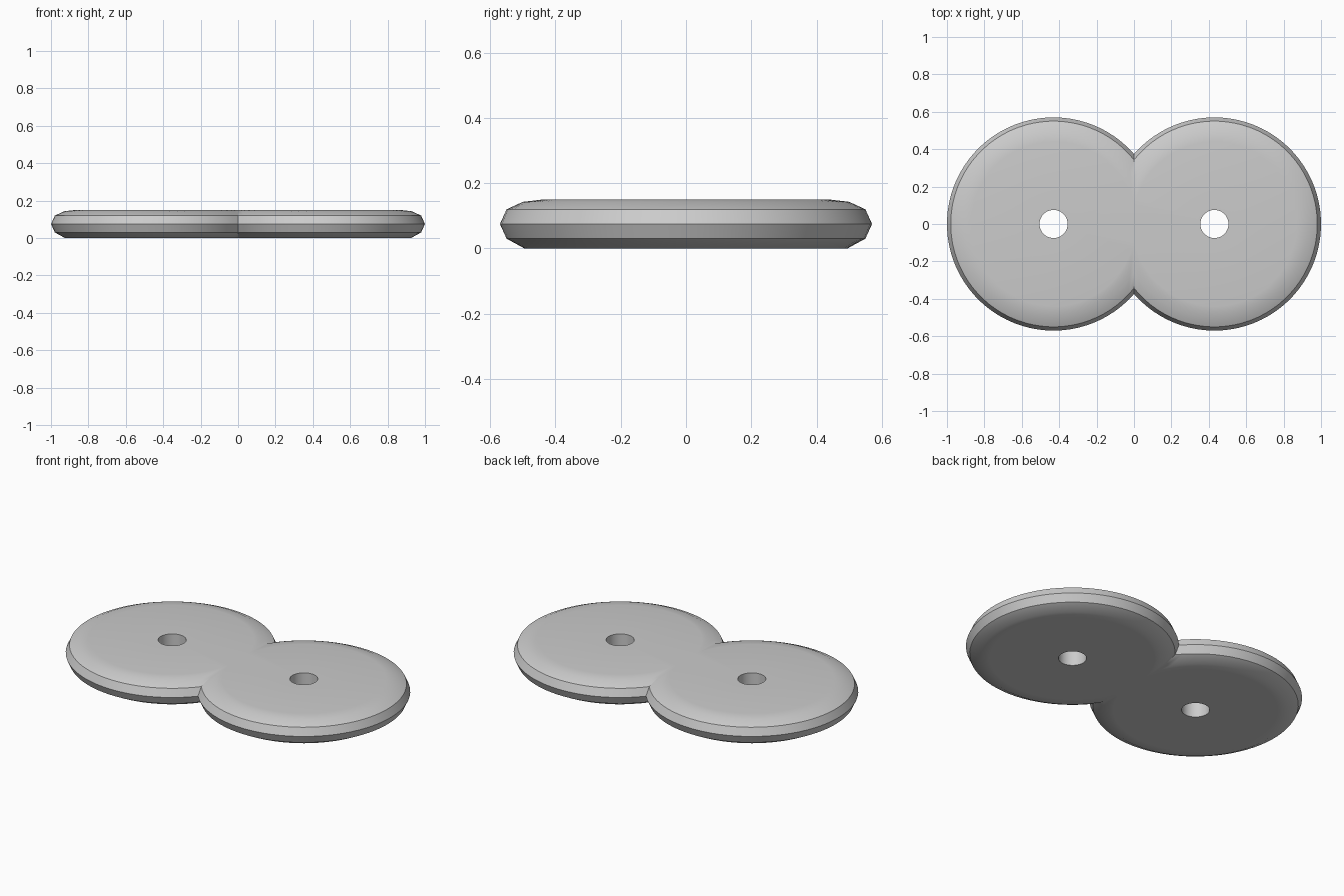
import bpy, bmesh
from math import acos, atan2, cos, sin, pi, radians

cube = bpy.data.objects.get("Cube")
if cube:
    bpy.data.objects.remove(cube, do_unlink=True)

CENTRE = 0.43       # distance of each disc centre from the middle
HOLE = 0.075        # hole radius
THICK = 0.15
ARC, CHORD = 64, 2  # points round the rim, points along the joining seam

# Rim profile from the top face to the bottom face: radius, height
RIM = [(0.44, THICK), (0.5, 0.143), (0.55, 0.12),
       (0.57, 0.075), (0.55, 0.03), (0.495, 0), (0.44, 0)]


def lobe_ring(radius):
    """Disc outline cut off along the seam at x = 0."""
    a = pi - acos(CENTRE / radius)
    pts = []
    for i in range(ARC):
        t = -a + 2 * a * i / (ARC - 1)
        pts.append((CENTRE + radius * cos(t), radius * sin(t)))
    end = radius * sin(a)
    pts[0], pts[-1] = (0, -end), (0, end)
    for i in range(1, CHORD + 1):
        pts.append((0, end - 2 * end * i / (CHORD + 1)))
    return pts


def hole_ring():
    """Hole edge, with points lined up with the innermost rim ring."""
    angles = [atan2(y, x - CENTRE) for x, y in lobe_ring(RIM[0][0])]
    return [(CENTRE + HOLE * cos(t), HOLE * sin(t)) for t in angles]


# One lobe: hole edge, rim rings, hole edge again
bm = bmesh.new()
layers = [(hole_ring(), THICK)]
layers += [(lobe_ring(r), z) for r, z in RIM]
layers += [(hole_ring(), 0)]
rings = [[bm.verts.new((x, y, z)) for x, y in pts] for pts, z in layers]
count = ARC + CHORD
for k in range(len(rings)):
    upper, lower = rings[k], rings[(k + 1) % len(rings)]
    for i in range(count):
        j = (i + 1) % count
        quad = [upper[i], lower[i], lower[j], upper[j]]
        if all(abs(v.co.x) < 1e-6 for v in quad):
            continue  # the seam stays open, to join the other lobe
        bm.faces.new(quad)

# Mirror the second lobe and weld the seam
bmesh.ops.mirror(bm, geom=bm.verts[:] + bm.edges[:] + bm.faces[:],
                 axis='X', merge_dist=1e-4)
bmesh.ops.remove_doubles(bm, verts=bm.verts[:], dist=1e-5)
bmesh.ops.recalc_face_normals(bm, faces=bm.faces[:])
mesh = bpy.data.meshes.new("double_disc_plate")
bm.to_mesh(mesh)
bm.free()

plate = bpy.data.objects.new("double_disc_plate", mesh)
bpy.context.collection.objects.link(plate)

# Grey finish
grey = bpy.data.materials.new("plain_grey")
grey.use_nodes = True
colour = (0.6, 0.6, 0.6, 1)
grey.diffuse_color = colour
grey.node_tree.nodes["Principled BSDF"].inputs["Base Color"].default_value = colour
mesh.materials.append(grey)

bpy.ops.object.select_all(action='DESELECT')
plate.select_set(True)
bpy.context.view_layer.objects.active = plate
bpy.ops.object.shade_smooth_by_angle(angle=radians(33))
